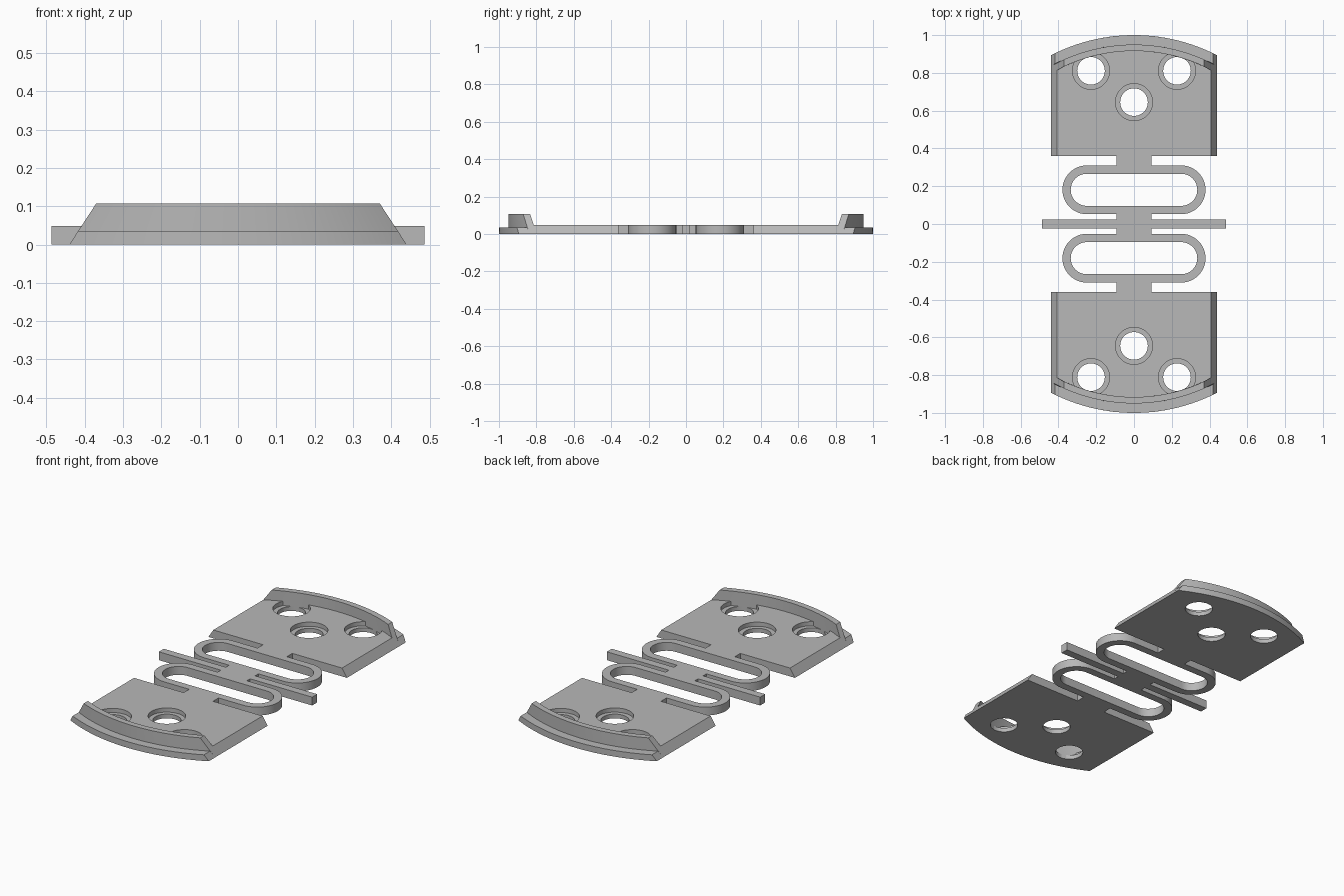
import bpy, bmesh
from math import sin, cos, pi, sqrt

if "Cube" in bpy.data.objects:
    bpy.data.objects.remove(bpy.data.objects["Cube"])

THICK = 0.048          # plate and spring thickness
LIP_TOP, FLANGE_TOP = 0.107, 0.035
PLATE_Y = 0.36         # straight inner edge of each plate
ARC_Y = 0.042          # centre of the concentric end arcs
R_OUT, R_WALL, R_IN = 0.958, 0.908, 0.874

grey = bpy.data.materials.new("light_grey")
grey.use_nodes = True
colour = (0.48, 0.48, 0.48, 1)
grey.diffuse_color = colour
grey.node_tree.nodes["Principled BSDF"].inputs["Base Color"].default_value = colour


def finish(name, bm):
    bmesh.ops.recalc_face_normals(bm, faces=bm.faces[:])
    mesh = bpy.data.meshes.new(name)
    bm.to_mesh(mesh)
    bm.free()
    mesh.materials.append(grey)
    obj = bpy.data.objects.new(name, mesh)
    bpy.context.collection.objects.link(obj)
    return obj


def strip_solid(name, low, high, height, side=1, n=48):
    """Solid between two curves in plan, with ends leaning in as they rise."""
    bm = bmesh.new()
    rows = []
    for z in (0, height):
        w = 0.44 - z * 0.07 / LIP_TOP
        xs = [w * (2 * i / n - 1) for i in range(n + 1)]
        for curve in (low, high):
            rows.append([bm.verts.new((x, side * curve(x), z)) for x in xs])
    a, b, c, d = rows
    for p, q in ((a, b), (b, d), (d, c), (c, a)):
        for i in range(n):
            bm.faces.new((p[i], p[i + 1], q[i + 1], q[i]))
    for i in (0, n):
        bm.faces.new((a[i], b[i], d[i], c[i]))
    return finish(name, bm)


def prism(name, outline):
    bm = bmesh.new()
    face = bm.faces.new([bm.verts.new((x, y, 0)) for x, y in outline])
    top = bmesh.ops.extrude_face_region(bm, geom=[face])["geom"]
    verts = [v for v in top if isinstance(v, bmesh.types.BMVert)]
    bmesh.ops.translate(bm, verts=verts, vec=(0, 0, THICK))
    return finish(name, bm)


def stadium(half_straight, radius, yc, n=24):
    pts = []
    for sx, start in ((1, -pi / 2), (-1, pi / 2)):
        for i in range(n + 1):
            t = start + pi * i / n
            pts.append((sx * half_straight + radius * cos(t), yc + radius * sin(t)))
    return pts


def loop_ring(name, half_straight, r_out, r_in, yc):
    bm = bmesh.new()
    rings = [[bm.verts.new((x, y, z)) for x, y in stadium(half_straight, r, yc)]
             for r, z in ((r_out, 0), (r_out, THICK), (r_in, THICK), (r_in, 0))]
    count = len(rings[0])
    for k in range(4):
        p, q = rings[k], rings[(k + 1) % 4]
        for i in range(count):
            j = (i + 1) % count
            bm.faces.new((p[i], p[j], q[j], q[i]))
    return finish(name, bm)


def drill(obj, x, y, radius, z_from):
    bpy.ops.mesh.primitive_cylinder_add(vertices=48, radius=radius, depth=0.2,
                                        location=(x, y, z_from + 0.1))
    cutter = bpy.context.object
    cutter.hide_render = True
    mod = obj.modifiers.new("hole", 'BOOLEAN')
    mod.operation, mod.solver, mod.object = 'DIFFERENCE', 'EXACT', cutter
    bpy.context.view_layer.objects.active = obj
    bpy.ops.object.modifier_apply(modifier=mod.name)
    bpy.data.objects.remove(cutter)


def arc(radius):
    return lambda x: ARC_Y + sqrt(radius ** 2 - x ** 2)


parts = []
for end, s in (("back", 1), ("front", -1)):
    # End plate with three counterbored holes
    plate = strip_solid(end + "_plate", lambda x: PLATE_Y, arc(R_IN), THICK, s)
    for x, y in ((-0.2275, 0.811), (0.2275, 0.811), (0, 0.645)):
        drill(plate, x, s * y, 0.098, THICK / 2)
        drill(plate, x, s * y, 0.073, -0.05)
    # Raised curved lip and the low flange outside it
    lip = strip_solid(end + "_lip", arc(R_IN), arc(R_WALL), LIP_TOP, s)
    flange = strip_solid(end + "_flange", arc(R_WALL), arc(R_OUT), FLANGE_TOP, s)
    # Flexible loop and the neck joining it to the plate
    loop = loop_ring(end + "_spring_loop", 0.25, 0.129, 0.085, s * 0.181)
    neck = prism(end + "_neck", [(-0.093, s * 0.31), (0.093, s * 0.31),
                                 (0.093, s * PLATE_Y), (-0.093, s * PLATE_Y)])
    parts += [plate, lip, flange, loop, neck]

# Middle cross bar with its short neck between the loops
nx, ny, bx, by = 0.093, 0.052, 0.487, 0.0225
quarter = [(bx, by), (nx, by), (nx, ny)]
right = quarter + [(-x, y) for x, y in reversed(quarter)]
parts.append(prism("middle_bar", right + [(-x, -y) for x, y in right]))

# Smooth curved walls, crisp edges
bpy.ops.object.select_all(action='DESELECT')
for obj in parts:
    obj.select_set(True)
bpy.context.view_layer.objects.active = parts[0]
bpy.ops.object.shade_smooth_by_angle(angle=pi / 6)
